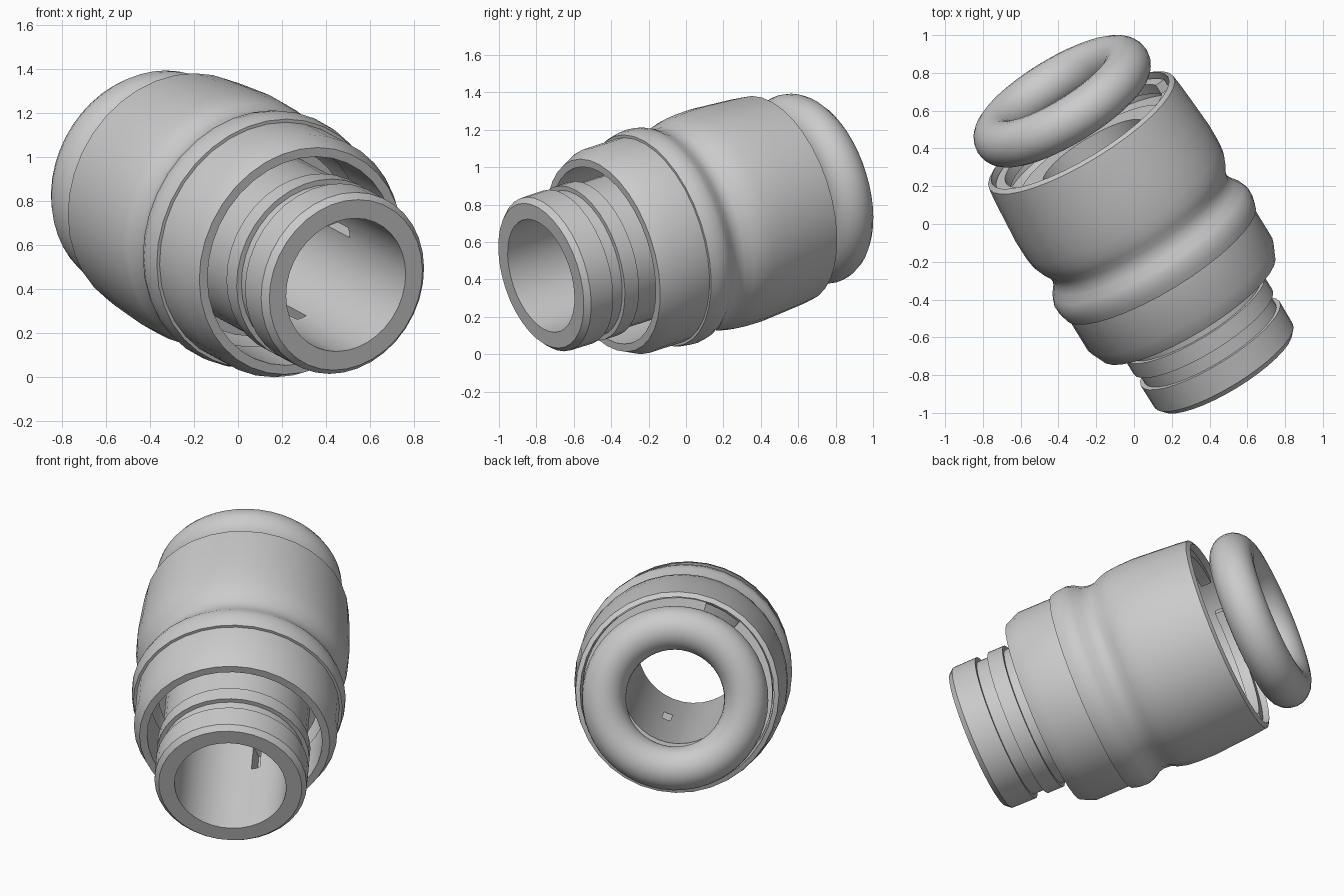
import bpy, bmesh, math
from mathutils import Matrix, Vector

if "Cube" in bpy.data.objects:
    bpy.data.objects.remove(bpy.data.objects["Cube"], do_unlink=True)

# One plain grey for every part
grey = bpy.data.materials.new("satin_grey")
grey.use_nodes = True
COLOR = (0.6, 0.6, 0.6, 1)
grey.diffuse_color = COLOR
grey.node_tree.nodes["Principled BSDF"].inputs["Base Color"].default_value = COLOR

# Tilted frame: local z is the coupling axis pointing out of the front mouth
axis = Vector((0.502, -0.822, -0.268)).normalized()
side = Vector((0, 0, 1)).cross(axis).normalized()
side = side if side.x > 0 else -side
up = axis.cross(side)
FRAME = Matrix((side, up, axis)).transposed().to_4x4()
FRAME.translation = (0.49, -0.775, 0.42)


def add_object(name, bm):
    bmesh.ops.recalc_face_normals(bm, faces=bm.faces)
    mesh = bpy.data.meshes.new(name)
    bm.to_mesh(mesh)
    bm.free()
    mesh.materials.append(grey)
    obj = bpy.data.objects.new(name, mesh)
    bpy.context.collection.objects.link(obj)
    obj.matrix_world = FRAME
    return obj


def activate(obj):
    bpy.ops.object.select_all(action='DESELECT')
    obj.select_set(True)
    bpy.context.view_layer.objects.active = obj


def smooth(obj):
    activate(obj)
    bpy.ops.object.shade_smooth_by_angle(angle=math.radians(30))


def lathe(name, profile, start=0, sweep=360, steps=36, shape=None):
    """Turn a closed (radius, depth) profile about the axis, fully or as an arc."""
    bm = bmesh.new()
    full = sweep == 360
    rings = []
    for i in range(steps if full else steps + 1):
        a = math.radians(start + sweep * i / steps)
        ring = []
        for r, d in profile:
            if shape:
                r = shape(r, d, a)
            ring.append(bm.verts.new((r * math.cos(a), r * math.sin(a), -d)))
        rings.append(ring)
    pairs = list(zip(rings, rings[1:]))
    if full:
        pairs.append((rings[-1], rings[0]))
    n = len(profile)
    for p, q in pairs:
        for j in range(n):
            k = (j + 1) % n
            bm.faces.new((p[j], p[k], q[k], q[j]))
    if not full:
        bm.faces.new(rings[0])
        bm.faces.new(rings[-1])
    return add_object(name, bm)


# Inner tube: chamfered mouth, two grooves and a rib, thicker toward the back
tube = lathe("inner_tube", [
    (0.314, 0), (0.402, 0), (0.428, 0.03), (0.43, 0.172), (0.405, 0.172),
    (0.405, 0.248), (0.43, 0.248), (0.43, 0.34), (0.407, 0.34), (0.407, 0.75),
    (0.45, 0.75), (0.45, 1.4), (0.314, 1.4)])

# Narrow slots through the tube wall
for i in range(4):
    bm = bmesh.new()
    bmesh.ops.create_cube(bm, size=1)
    bmesh.ops.scale(bm, vec=(0.11, 0.05, 0.2), verts=bm.verts)
    bmesh.ops.translate(bm, vec=(0.34, 0, -0.6), verts=bm.verts)
    bmesh.ops.rotate(bm, cent=(0, 0, 0), verts=bm.verts,
                     matrix=Matrix.Rotation(math.radians(20 + 90 * i), 3, 'Z'))
    cutter = add_object("slot_cutter", bm)
    cutter.hide_render = True
    cut = tube.modifiers.new("slot", 'BOOLEAN')
    cut.operation = 'DIFFERENCE'
    cut.solver = 'EXACT'
    cut.object = cutter
    activate(tube)
    bpy.ops.object.modifier_apply(modifier=cut.name)
    bpy.data.objects.remove(cutter, do_unlink=True)
smooth(tube)

# Front collar with a bevelled lip
smooth(lathe("front_collar", [
    (0.492, 0.405), (0.535, 0.405), (0.572, 0.49), (0.572, 0.72), (0.492, 0.72)]))


# Grip sleeve: bulged band, finger groove deeper at the two sides
def finger_groove(r, d, a):
    weight = max(0, 1 - abs(d - 0.92) / 0.13) if r > 0.53 else 0
    return r - 0.012 * weight * math.cos(2 * a)


smooth(lathe("grip_sleeve", [
    (0.5, 0.7), (0.587, 0.7), (0.598, 0.74), (0.601, 0.79), (0.588, 0.83),
    (0.562, 0.87), (0.55, 0.91), (0.554, 0.95), (0.574, 0.99), (0.59, 1.04),
    (0.596, 1.1), (0.598, 1.2), (0.59, 1.32), (0.58, 1.46), (0.572, 1.53),
    (0.545, 1.545), (0.54, 1.4), (0.5, 1.35)], shape=finger_groove))

# Segmented retaining ring inside the rear opening
for i in range(3):
    smooth(lathe("retaining_segment", [
        (0.48, 1.45), (0.535, 1.45), (0.535, 1.51), (0.48, 1.51)],
        start=10 + 120 * i, sweep=97, steps=12))

# Loose sealing ring floating behind the sleeve
ring_profile = [(0.4 + 0.124 * math.cos(math.tau * i / 20),
                 1.733 + 0.124 * math.sin(math.tau * i / 20)) for i in range(20)]
smooth(lathe("seal_ring", ring_profile, steps=48))
